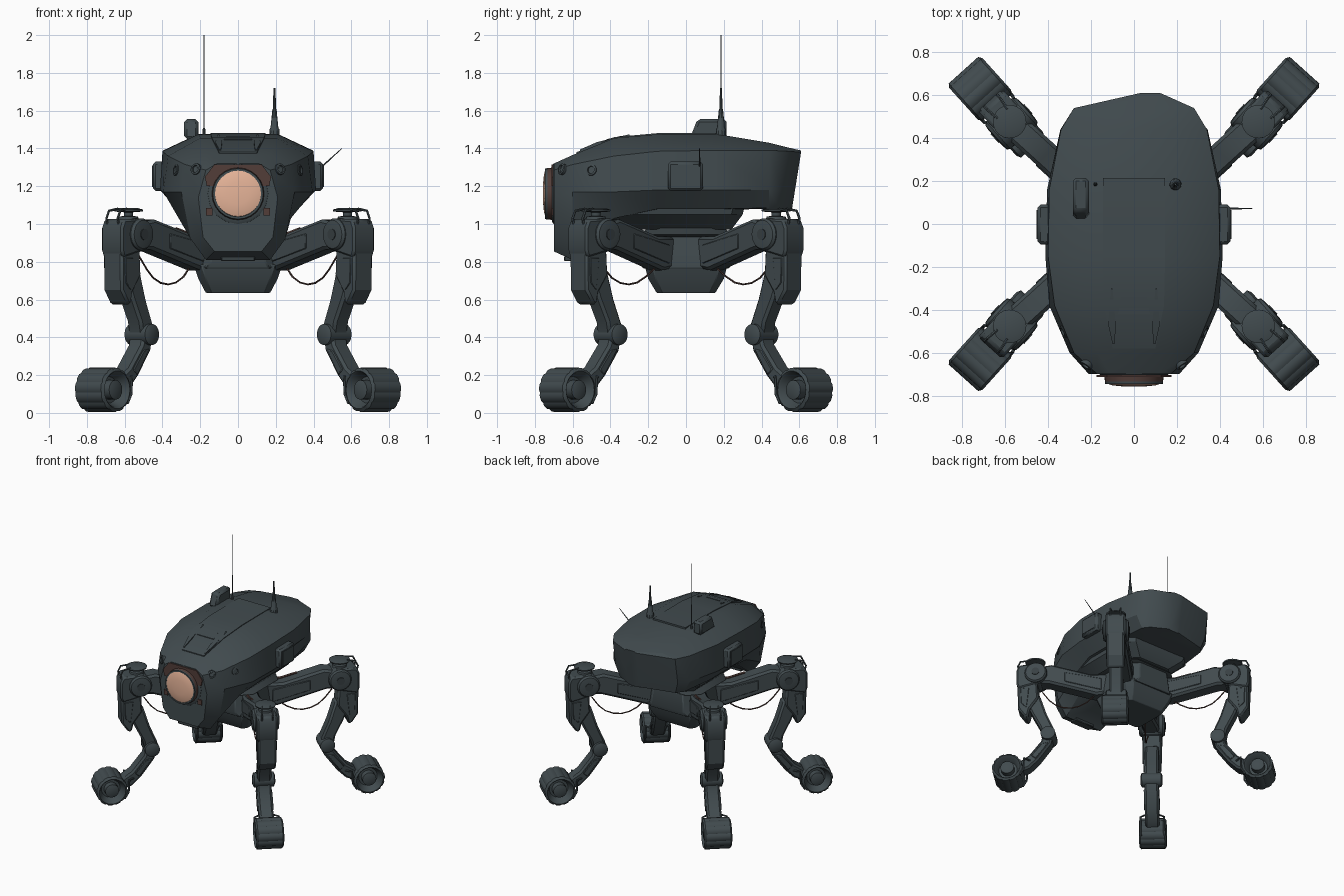
import bpy, bmesh, math
from mathutils import Vector

if "Cube" in bpy.data.objects:
    bpy.data.objects.remove(bpy.data.objects["Cube"])


def material(name, rgb):
    m = bpy.data.materials.new(name)
    m.diffuse_color = (*rgb, 1)
    m.use_nodes = True
    m.node_tree.nodes["Principled BSDF"].inputs["Base Color"].default_value = m.diffuse_color
    return m


SLATE = material("slate_armour", (0.053, 0.070, 0.077))
DARK = material("dark_metal", (0.040, 0.052, 0.057))
RUST = material("rusty_brown", (0.085, 0.047, 0.040))
LENS = material("copper_lens", (0.80, 0.46, 0.32))


def make(name, verts, faces, mat, xf=None, bevel=0.0):
    bm = bmesh.new()
    vs = [bm.verts.new(xf(*v) if xf else v) for v in verts]
    for f in faces:
        bm.faces.new([vs[i] for i in f])
    bmesh.ops.recalc_face_normals(bm, faces=bm.faces)
    me = bpy.data.meshes.new(name)
    bm.to_mesh(me)
    bm.free()
    me.materials.append(mat)
    me.shade_smooth()
    me.set_sharp_from_angle(angle=math.radians(30))
    ob = bpy.data.objects.new(name, me)
    bpy.context.collection.objects.link(ob)
    if bevel:
        b = ob.modifiers.new("edge_bevel", 'BEVEL')
        b.width, b.segments, b.limit_method = bevel, 1, 'ANGLE'
        b.angle_limit = math.radians(35)
    return ob


def loft(name, rings, mat, xf=None, bevel=0.0):
    """Skin closed rings of equal length and cap both ends."""
    n = len(rings[0])
    faces = [(k * n + i, k * n + (i + 1) % n, (k + 1) * n + (i + 1) % n, (k + 1) * n + i)
             for k in range(len(rings) - 1) for i in range(n)]
    faces += [tuple(range(n)), tuple(range((len(rings) - 1) * n, len(rings) * n))]
    return make(name, [v for r in rings for v in r], faces, mat, xf, bevel)


def prism(name, profile, t0, t1, mat, xf=None, bevel=0.0):
    """Extrude a side profile (a, z) between widths t0 and t1."""
    return loft(name, [[(a, t, z) for a, z in profile] for t in (t0, t1)], mat, xf, bevel)


def tube(name, path, radii, mat, xf=None, n=12):
    """Round section swept along a path."""
    path = [Vector(p) for p in path]
    rings = []
    for i, p in enumerate(path):
        d = (path[min(i + 1, len(path) - 1)] - path[max(i - 1, 0)]).normalized()
        u = d.orthogonal().normalized() if i == 0 else (u - d * u.dot(d)).normalized()
        w = d.cross(u)
        rad = radii[i] if isinstance(radii, (list, tuple)) else radii
        rings.append([tuple(p + rad * (u * math.cos(a) + w * math.sin(a)))
                      for a in (2 * math.pi * k / n for k in range(n))])
    return loft(name, rings, mat, xf)


def lathe(name, centre, axis, profile, mat, xf=None, n=24, groove=0.0):
    """Rings (offset, radius) around an axis; groove cuts treads in the widest rings."""
    c, ax = Vector(centre), Vector(axis)
    u = ax.orthogonal().normalized()
    w = ax.cross(u)
    big = max(r for _, r in profile)
    rings = []
    for off, rad in profile:
        ring = []
        for k in range(n):
            a = 2 * math.pi * k / n
            r = rad - (groove if rad == big and k % 4 == 3 else 0)
            ring.append(tuple(c + ax * off + r * (u * math.cos(a) + w * math.sin(a))))
        rings.append(ring)
    return loft(name, rings, mat, xf)


def slab(z, hx, hy, c):
    """Chamfered rectangle ring at height z."""
    return [(hx, hy - c, z), (hx - c, hy, z), (c - hx, hy, z), (-hx, hy - c, z),
            (-hx, c - hy, z), (c - hx, -hy, z), (hx - c, -hy, z), (hx, c - hy, z)]


def box(name, x0, x1, y0, y1, z0, z1, mat, bevel=0.01):
    return prism(name, [(x0, z0), (x1, z0), (x1, z1), (x0, z1)], y0, y1, mat, bevel=bevel)


# Hull: half sections (x, z) from roof to underside, lofted front to back
sections = [
    (-0.70, [(.11, 1.32), (.17, 1.285), (.21, 1.14), (.185, .93), (.125, .855)]),
    (-0.60, [(.17, 1.365), (.28, 1.315), (.30, 1.17), (.25, .92), (.17, .81)]),
    (-0.38, [(.20, 1.455), (.37, 1.36), (.395, 1.17), (.28, 1.03), (.18, .97)]),
    (-0.15, [(.21, 1.475), (.40, 1.385), (.413, 1.18), (.32, 1.08), (.2, 1.075)]),
    (0.16, [(.21, 1.477), (.395, 1.39), (.405, 1.18), (.32, 1.08), (.2, 1.075)]),
    (0.44, [(.2, 1.43), (.34, 1.39), (.343, 1.18), (.29, 1.085), (.18, 1.08)]),
    (0.54, [(.17, 1.405), (.28, 1.385), (.28, 1.18), (.25, 1.085), (.15, 1.08)]),
    (0.61, [(.035, 1.389), (.05, 1.38), (.05, 1.18), (.045, 1.085), (.03, 1.08)])]
rings = []
for y, half in sections:
    tail = y > .6  # the tail edge sits off centre and leans forward at the bottom
    lean, off = .16 * (y > .5), .075 * tail
    pts = [(x, y - lean * max(0, 1.385 - z), z) for x, z in half]
    rings.append([(x + off, a, z) for x, a, z in pts] + [(off - x, a, z) for x, a, z in reversed(pts)])
loft("hull", rings, SLATE)

# Roof panel with two front fins
roof = [(.215, .145, 1.481), (-.15, .145, 1.481), (-.38, .14, 1.46), (-.58, .10, 1.38)]
loft("roof_panel", [[(-w, y, z), (w, y, z), (w, y, z - .03), (-w, y, z - .03)]
                    for y, w, z in roof], SLATE)
for s in (-1, 1):
    loft("roof_fin", [[(s * a, y, z), (s * b, y, z), (s * b, y, z - .05), (s * a, y, z - .05)]
                      for y, a, b, z in ((-.30, .10, .108, 1.475), (-.47, .085, .12, 1.434),
                                         (-.56, .09, .10, 1.395))], SLATE)
loft("roof_notch", [[(-w, y, z), (w, y, z), (w, y, z - .02), (-w, y, z - .02)]
                    for y, w, z in ((-.34, .06, 1.467), (-.42, .075, 1.449))], SLATE)

# Lens, ring and rusty surround
Y = (0, -1, 0)
lathe("lens_surround", (0, -.69, 1.16), Y, [(-.03, .17), (.012, .16), (.02, .145)], SLATE, n=16)
prism("rust_plate", [(-.175, 1.25), (-.125, 1.315), (.125, 1.315), (.175, 1.25), (.165, 1.20),
                     (-.165, 1.20)], -.712, -.704, RUST)
for s in (-1, 1):
    a, b = sorted((s * .135, s * .17))
    box("rust_patch", a, b, -.711, -.703, 1.045, 1.085, RUST, 0)
lathe("lens_ring", (0, -.70, 1.16), Y, [(0, .14), (.036, .135), (.038, .125), (.03, .12)], RUST)
lathe("lens_rim", (0, -.70, 1.16), Y, [(.034, .136), (.046, .134), (.046, .122), (.034, .12)], SLATE)
lathe("lens", (0, -.715, 1.163), Y, [(0, .124), (.03, .123), (.037, .10), (.041, .06), (.043, .02)], LENS)
# Chin slot, face sensors
box("chin_slot", -.09, .09, -.645, -.58, .803, .83, DARK, .005)
for s in (-1, 1):
    for x, y, z, d in ((.222, -.655, 1.29, (.55, -.8, .25)), (.325, -.50, 1.285, (.9, -.4, .2))):
        ax = Vector((s * d[0], d[1], d[2])).normalized()
        lathe("face_sensor", (s * x, y, z), ax, [(-.04, .032), (.008, .03), (.01, .02), (0, .018)],
              SLATE, n=12)
    # Side equipment boxes
    a, b = sorted((s * .38, s * .45))
    box("side_box", a, b, -.095, .09, 1.175, 1.33, SLATE, .014)
    a, b = sorted((s * .45, s * .454))
    box("side_box_cover", a, b, -.07, .065, 1.195, 1.31, SLATE, 0)

# Roof box and antennas
loft("roof_box", [[(x, .02, 1.45), (x, .06, 1.555), (x, .215, 1.555), (x, .215, 1.45)]
                  for x in (-.285, -.21)], SLATE, bevel=.015)
tube("whip_antenna", [(-.18, .185, 1.46), (-.18, .185, 1.50), (-.18, .185, 1.51), (-.18, .185, 2.0)],
     [.010, .008, .003, .002], SLATE, n=8)
tube("cone_antenna", [(.193, .185, z) for z in (1.45, 1.50, 1.51, 1.60, 1.61, 1.72)],
     [.029, .027, .021, .012, .009, .005], SLATE, n=10)
tube("side_whisker", [(.44, .072, 1.30), (.55, .072, 1.40)], [.005, .002], SLATE, n=6)

# Underside: hull belly, turntable and chassis pod
loft("hull_belly", [[(x, y - .06, z) for x, y, z in slab(*p)] for p in
                    ((1.09, .30, .37, .06), (1.05, .29, .36, .06), (.97, .20, .30, .06))], SLATE)
loft("turntable", [slab(.985, .20, .20, .07), slab(.945, .25, .24, .08), slab(.93, .22, .22, .08)], DARK)
loft("chassis", [slab(.94, .22, .23, .09), slab(.80, .235, .24, .09), slab(.765, .235, .23, .07)],
     SLATE, bevel=.006)
loft("chassis_pod", [slab(.785, .235, .22, .04), slab(.71, .21, .20, .04), slab(.635, .17, .155, .03)],
     SLATE, bevel=.004)

# Four legs, each in a local frame: r outward, t sideways, z up
T = (0, 1, 0)
CA, SA = math.cos(math.radians(48)), math.sin(math.radians(48))
for side, sx in (("right", 1), ("left", -1)):
    for end, sy in (("front", -1), ("rear", 1)):
        tag = f"{end}_{side}_"

        def xf(r, t, z, sx=sx, sy=sy):
            r += .012
            return (sx * (.15 + CA * r - SA * t), sy * (SA * r + CA * t), z)

        def xt(r, t, z):  # thighs swing slightly towards their end of the chassis
            return xf(r, t + .1 * (.62 - r), z)

        # Thigh beam with armour rib and shoulder joint
        prism(tag + "thigh", [(.06, .77), (.16, .755), (.52, .865), (.62, .87), (.64, 1.0), (.50, 1.025),
                              (.40, .995), (.20, .935), (.06, .935)], -.064, .064, SLATE, xt, .016)
        prism(tag + "thigh_rib", [(.12, .79), (.40, .87), (.40, .95), (.12, .89)], -.069, .069, SLATE, xt, .004)
        lathe(tag + "shoulder_joint", (.617, 0, .945), T,
              [(-.10, .05), (-.096, .075), (-.082, .085), (.082, .085), (.096, .075), (.10, .05)], SLATE, xf)
        lathe(tag + "shoulder_bolt", (.617, 0, .945), T, [(-.105, .03), (.105, .03)], DARK, xf, n=12)
        # Outer housing and long shin guard
        prism(tag + "housing", [(.58, .86), (.75, .82), (.766, .86), (.766, .98), (.745, 1.025), (.58, 1.03)],
              -.076, .076, SLATE, xf, .012)
        prism(tag + "shin_guard", [(.61, .90), (.76, .88), (.757, .65), (.705, .575), (.68, .575),
                                   (.665, .64), (.60, .73)], -.068, .068, SLATE, xf, .012)
        prism(tag + "guard_panel", [(.67, .82), (.735, .82), (.73, .69), (.69, .65)], -.073, .073, SLATE, xf, .003)
        # Top disc with handle
        lathe(tag + "top_disc", (.63, 0, 1.02), (0, 0, 1),
              [(0, .055), (.02, .05), (.022, .025), (.042, .025), (.046, .075), (.056, .078), (.064, .05)],
              SLATE, xf, n=20)
        for t in (-.04, .04):
            tube(tag + "handle", [(.75, t, .99), (.76, t, 1.03), (.74, t, 1.07), (.68, t * .8, 1.08)],
                 .007, SLATE, xf, n=6)
        # Upper shin, knee and lower shin
        prism(tag + "upper_shin", [(.71, .74), (.65, .60), (.59, .48), (.575, .40), (.48, .40), (.485, .47),
                                   (.54, .60), (.59, .76)], -.052, .052, SLATE, xf, .014)
        lathe(tag + "knee", (.525, 0, .415), T, [(-.083, .035), (-.073, .056), (.073, .056), (.083, .035)],
              SLATE, xf, n=20)
        prism(tag + "lower_shin", [(.485, .42), (.57, .41), (.58, .36), (.675, .24), (.75, .19), (.75, .10),
                                   (.67, .13), (.60, .20), (.505, .33)], -.054, .054, SLATE, xf, .014)
        prism(tag + "shin_cover", [(.525, .34), (.575, .33), (.655, .23), (.62, .20)], -.06, .06, SLATE, xf, .005)
        # Wheel foot with treads, hub and fork
        lathe(tag + "wheel", (.835, 0, .122), T,
              [(-.045, .07), (-.096, .092), (-.104, .10), (-.092, .117), (.092, .117), (.104, .10),
               (.096, .092), (.045, .07)], SLATE, xf, n=48, groove=.006)
        lathe(tag + "hub", (.835, 0, .122), T,
              [(-.10, .03), (-.093, .052), (.093, .052), (.10, .03)], SLATE, xf, n=16)
        for t in (-.09, .09):
            tube(tag + "fork", [(.66, t * .5, .19), (.705, t, .195), (.71, t, .10), (.74, t, .05)],
                 .008, SLATE, xf, n=6)
        # Drooping cable and hose on the thigh root
        tube(tag + "cable", [(.58, .03, .83), (.53, .04, .76), (.48, .04, .715), (.42, .04, .688),
                             (.36, .04, .68), (.30, .04, .69), (.24, .04, .72), (.19, .03, .76),
                             (.15, .02, .80)], .005, RUST, xf, n=6)
        tube(tag + "thigh_hose", [(.08, .03, .935), (.20, .03, .94), (.32, .03, .975)], .009, RUST, xt, n=6)
